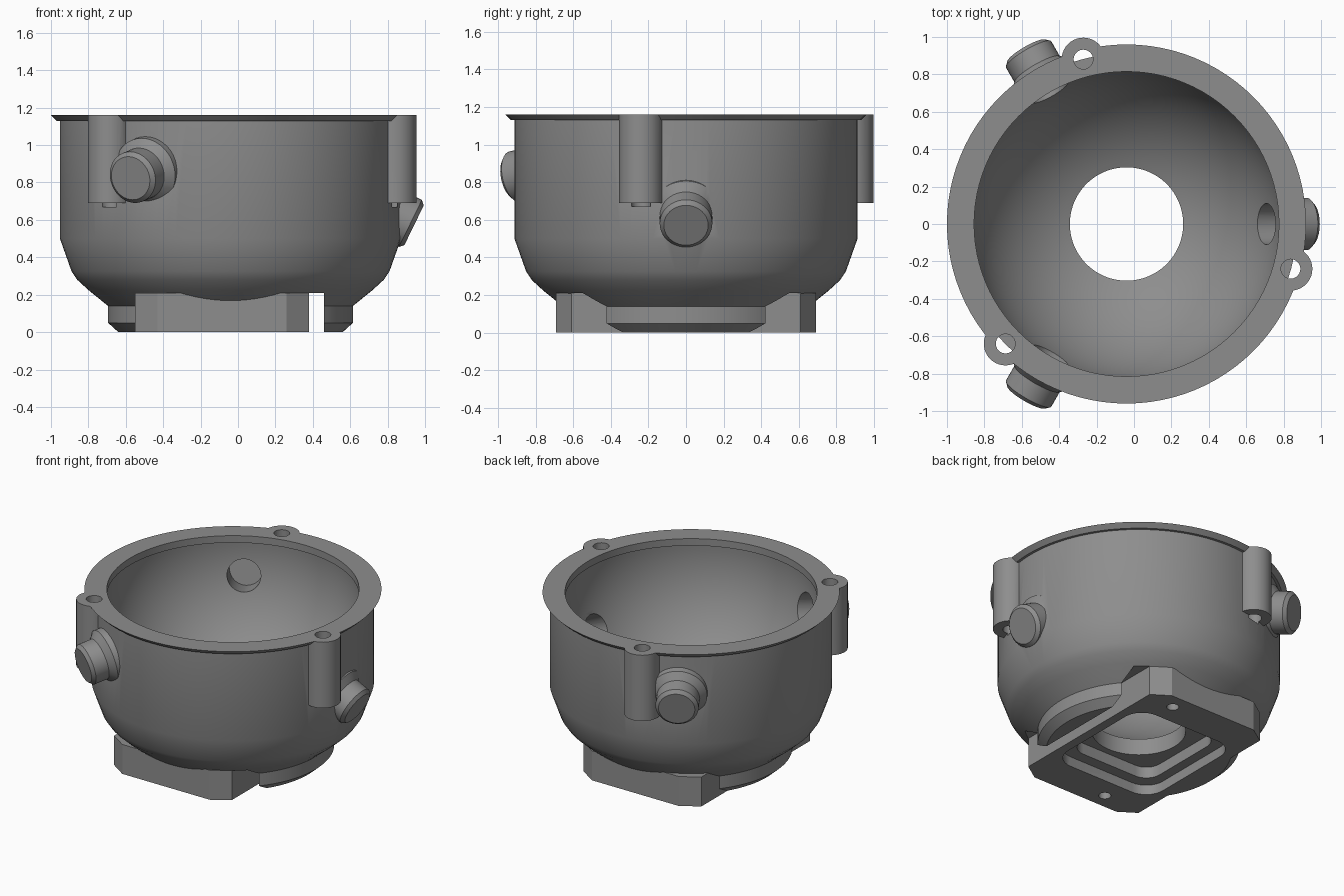
import bpy, bmesh, math
from mathutils import Matrix, Vector

if "Cube" in bpy.data.objects:
    bpy.data.objects.remove(bpy.data.objects["Cube"])

CX = -0.04                      # axis of the bowl
CZ = 1.05                       # centre of the spherical cavity
R = 0.84

grey = bpy.data.materials.new("housing grey")
grey.diffuse_color = (0.27, 0.27, 0.27, 1)
grey.use_nodes = True
grey.node_tree.nodes["Principled BSDF"].inputs["Base Color"].default_value = grey.diffuse_color


def finish(name, bm, matrix=None):
    bmesh.ops.recalc_face_normals(bm, faces=bm.faces)
    mesh = bpy.data.meshes.new(name)
    bm.to_mesh(mesh)
    bm.free()
    if matrix:
        mesh.transform(matrix)
    mesh.materials.append(grey)
    ob = bpy.data.objects.new(name, mesh)
    bpy.context.collection.objects.link(ob)
    return ob


def lathe(name, profile, steps=96, matrix=None):
    """Solid of revolution round z; both profile ends are capped flat."""
    bm = bmesh.new()
    rings = []
    for r, z in profile:
        rings.append([bm.verts.new((r * math.cos(2 * math.pi * i / steps),
                                    r * math.sin(2 * math.pi * i / steps), z)) for i in range(steps)])
    for a, b in zip(rings, rings[1:]):
        for i in range(steps):
            j = (i + 1) % steps
            bm.faces.new((a[i], a[j], b[j], b[i]))
    bm.faces.new(rings[0])
    bm.faces.new(rings[-1])
    return finish(name, bm, matrix or Matrix.Translation((CX, 0, 0)))


def prism(name, outline, z0, z1):
    bm = bmesh.new()
    low = [bm.verts.new((x + CX, y, z0)) for x, y in outline]
    high = [bm.verts.new((x + CX, y, z1)) for x, y in outline]
    bm.faces.new(low)
    bm.faces.new(high)
    for i in range(len(low)):
        j = (i + 1) % len(low)
        bm.faces.new((low[i], low[j], high[j], high[i]))
    return finish(name, bm)


def rounded(cx, hx, hy, r, n=8):
    """Outline of a rounded rectangle."""
    pts = []
    for k, (sx, sy) in enumerate(((1, 1), (-1, 1), (-1, -1), (1, -1))):
        for i in range(n + 1):
            a = math.pi / 2 * (k + i / n)
            pts.append((cx + sx * (hx - r) + r * math.cos(a), sy * (hy - r) + r * math.sin(a)))
    return pts


def combine(target, other, operation):
    mod = target.modifiers.new(operation, 'BOOLEAN')
    mod.operation, mod.solver, mod.object = operation, 'EXACT', other
    bpy.context.view_layer.objects.active = target
    bpy.ops.object.modifier_apply(modifier=mod.name)
    bpy.data.objects.remove(other, do_unlink=True)


# Outer bowl with flared rim and chamfered round base
bowl = lathe("bowl_housing", [(0.60, 0), (0.655, 0.05), (0.655, 0.14), (0.76, 0.225), (0.82, 0.28),
                              (0.85, 0.325), (0.912, 0.5), (0.912, 1.13), (0.93, 1.13), (0.96, 1.16)])

# Mounting foot with chamfered corners
x0, x1, y = -0.51, 0.42, 0.69
foot = prism("foot", [(x0 + .12, -y), (x1 - .12, -y), (x1, -y + .08), (x1, y - .08),
                      (x1 - .12, y), (x0 + .12, y), (x0, y - .08), (x0, -y + .08)], 0, 0.21)
combine(bowl, foot, 'UNION')

# Screw posts on the rim
posts = []
for k in range(3):
    a = math.radians(-15.3 + 120 * k)
    posts.append(Matrix.Translation((CX + 0.91 * math.cos(a), 0.91 * math.sin(a), 0)))
for m in posts:
    combine(bowl, lathe("post", [(0.116, 0.69), (0.116, 1.16)], 40, m), 'UNION')

# Sensor sockets aimed at the cavity centre: (azimuth, downward tilt)
sockets = []
for az, tilt in ((0, 26), (120, 12), (240, 12)):
    a, t = math.radians(az), math.radians(tilt)
    d = Vector((math.cos(a) * math.cos(t), math.sin(a) * math.cos(t), -math.sin(t)))
    sockets.append(Matrix.Translation((CX, 0, CZ)) @ d.to_track_quat('Z', 'Y').to_matrix().to_4x4())
for m in sockets:
    combine(bowl, lathe("socket", [(0.185, 0.75), (0.185, 0.935), (0.14, 0.975),
                                   (0.14, 1.07), (0.118, 1.092)], 40, m), 'UNION')

# Spherical cavity with a narrower lip and a round opening in the floor
arc = []
a0, a1 = math.asin(0.303 / R), math.pi / 2 + math.asin(0.06 / R)
for i in range(29):
    a = a0 + (a1 - a0) * i / 28
    arc.append((R * math.sin(a), CZ - R * math.cos(a)))
combine(bowl, lathe("cavity", [(0.303, -0.1)] + arc + [(0.815, 1.11), (0.815, 1.3)]), 'DIFFERENCE')

# Blind bores in the sockets, screw holes in the posts
for m in sockets:
    combine(bowl, lathe("bore", [(0.11, 0.7), (0.11, 1.03)], 40, m), 'DIFFERENCE')
for m in posts:
    combine(bowl, lathe("screw_hole", [(0.052, 0.67), (0.052, 1.3)], 24, m), 'DIFFERENCE')

# Slot beside the foot, stepped recess and two screw holes underneath
combine(bowl, prism("slot", [(x1, -1), (0.50, -1), (0.50, 1), (x1, 1)], -0.1, 0.21), 'DIFFERENCE')
combine(bowl, prism("recess", rounded(-0.045, 0.40, 0.43, 0.14), -0.1, 0.07), 'DIFFERENCE')
combine(bowl, prism("deep_recess", rounded(-0.045, 0.33, 0.35, 0.11), -0.1, 0.15), 'DIFFERENCE')
for s in (1, -1):
    m = Matrix.Translation((CX + 0.2 * s, 0.58 * s, 0))
    combine(bowl, lathe("foot_hole", [(0.04, -0.1), (0.04, 0.13)], 24, m), 'DIFFERENCE')

bpy.ops.object.select_all(action='DESELECT')
bowl.select_set(True)
bpy.context.view_layer.objects.active = bowl
bpy.ops.object.shade_smooth_by_angle(angle=math.radians(30))
